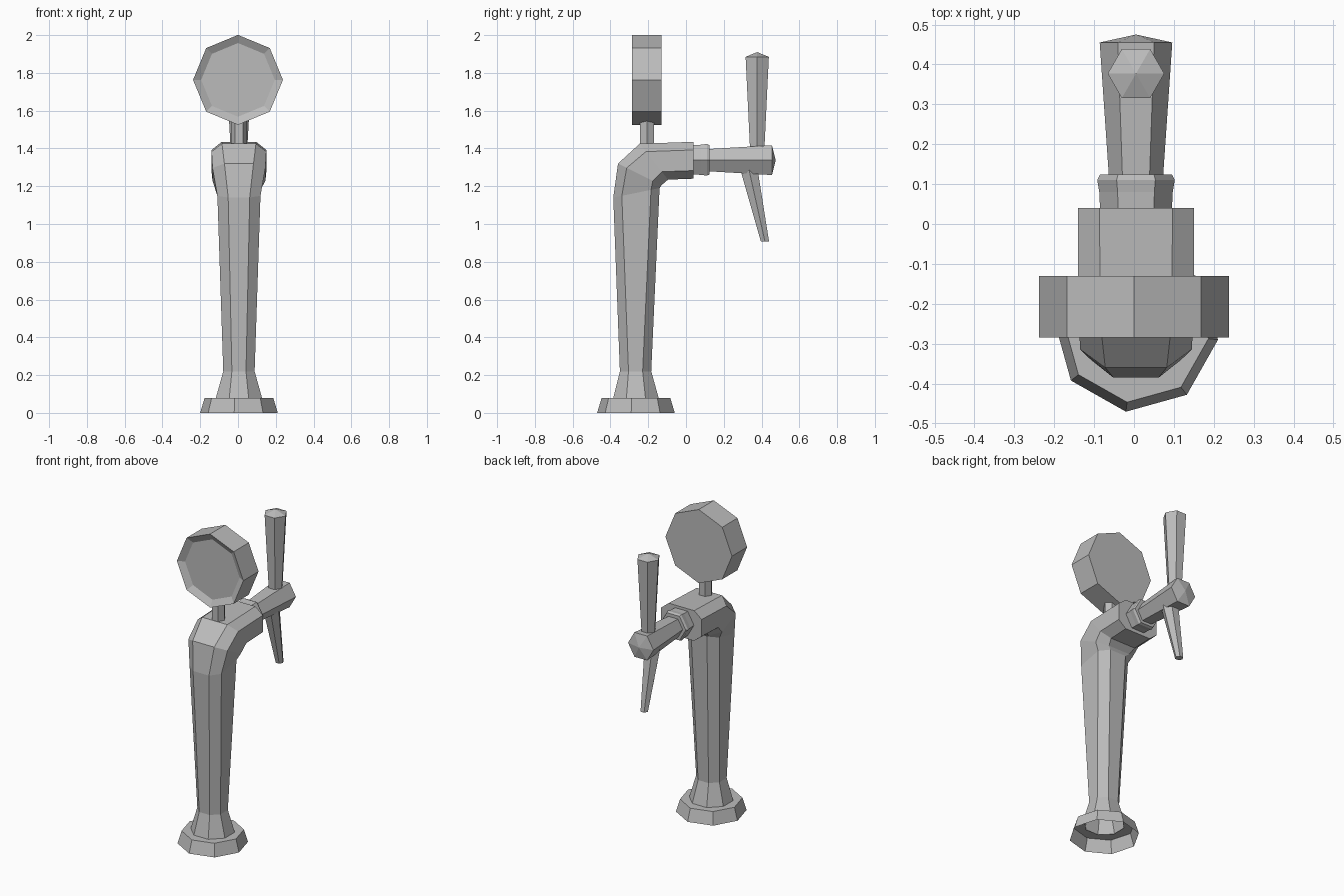
import bpy, bmesh, math
from mathutils import Vector

cube = bpy.data.objects.get("Cube")
if cube:
    bpy.data.objects.remove(cube, do_unlink=True)

metal = bpy.data.materials.new("grey metal")
metal.use_nodes = True
GREY = (0.5, 0.5, 0.5, 1)
metal.diffuse_color = GREY
metal.node_tree.nodes["Principled BSDF"].inputs["Base Color"].default_value = GREY

CX = 0.005  # shared centre line


def loft(name, rings, start=True, end=True):
    """Skin a list of point rings; a one-point ring makes a pointed end."""
    bm = bmesh.new()
    loops = [[bm.verts.new(p) for p in ring] for ring in rings]
    for a, b in zip(loops, loops[1:]):
        n = len(a)
        for i in range(n):
            j = (i + 1) % n
            if len(b) == 1:
                bm.faces.new((a[i], a[j], b[0]))
            else:
                bm.faces.new((a[i], a[j], b[j], b[i]))
    if start:
        bm.faces.new(loops[0][::-1])
    if end and len(loops[-1]) > 2:
        bm.faces.new(loops[-1])
    bmesh.ops.recalc_face_normals(bm, faces=bm.faces)
    mesh = bpy.data.meshes.new(name)
    bm.to_mesh(mesh)
    bm.free()
    mesh.materials.append(metal)
    obj = bpy.data.objects.new(name, mesh)
    bpy.context.collection.objects.link(obj)
    return obj


def ring(centre, radius, sides=6, turn=0, along="z"):
    """Regular polygon around the z or y direction."""
    c = Vector(centre)
    if radius == 0:
        return [c]
    pts = []
    for i in range(sides):
        a = math.radians(turn) + math.tau * i / sides
        u, v = radius * math.cos(a), radius * math.sin(a)
        pts.append(c + (Vector((u, v, 0)) if along == "z" else Vector((u, 0, v))))
    return pts


def chamfered(outer, inner, half_x, flat_x, flat_h):
    """Chamfered box section spanning two (y, z) points."""
    o, i = Vector((0, *outer)), Vector((0, *inner))
    mid, h = (o + i) / 2, (o - i) / 2
    shape = [(1, flat_h), (flat_x, 1), (-flat_x, 1), (-1, flat_h),
             (-1, -flat_h), (-flat_x, -1), (flat_x, -1), (1, -flat_h)]
    return [mid + h * v + Vector((CX + half_x * u, 0, 0)) for u, v in shape]


# Hollow foot with an open underside
foot = (CX, -0.265)
loft("foot", [ring((*foot, 0), 0.207, 8, -7),
              ring((*foot, 0.08), 0.183, 8, -7),
              ring((*foot, 0.08), 0.12, 8, 22.5)], start=False, end=False)

# Column bending back into the arm
loft("column", [
    chamfered((-0.385, 0.08), (-0.145, 0.08), 0.122, 0.42, 0.42),
    chamfered((-0.35, 0.22), (-0.184, 0.22), 0.083, 0.45, 0.45),
    chamfered((-0.385, 1.14), (-0.14, 1.19), 0.114, 0.5, 0.63),
    chamfered((-0.36, 1.32), (-0.13, 1.205), 0.14, 0.55, 0.6),
    chamfered((-0.245, 1.425), (-0.095, 1.235), 0.145, 0.62, 0.56),
    chamfered((0.04, 1.435), (0.04, 1.24), 0.145, 0.63, 0.56),
], start=False)

# Collar and tap body, pointed at the back
loft("collar", [ring((CX, y, 1.34), r, along="y") for y, r in
                ((0.035, 0.09), (0.08, 0.092), (0.11, 0.097), (0.124, 0.09))])
loft("tap_body", [ring((CX, y, 1.338), r, along="y") for y, r in
                  ((0.12, 0.068), (0.455, 0.091), (0.475, 0))])

# Lever handle and spout
loft("handle", [ring((CX, 0.377, z), r) for z, r in
                ((1.38, 0.043), (1.885, 0.071), (1.91, 0))])
loft("spout", [ring((CX, 0.333, 1.29), 0.053), ring((CX, 0.418, 0.907), 0.025)])

# Round sign on a short stem, with a sloped recess in front
loft("sign_stem", [ring((CX, -0.207, z), 0.043) for z in (1.4, 1.56)])
loft("sign", [ring((0, y, 1.763), r, 8, along="y") for y, r in
              ((-0.13, 0.238), (-0.285, 0.238), (-0.262, 0.195))])
